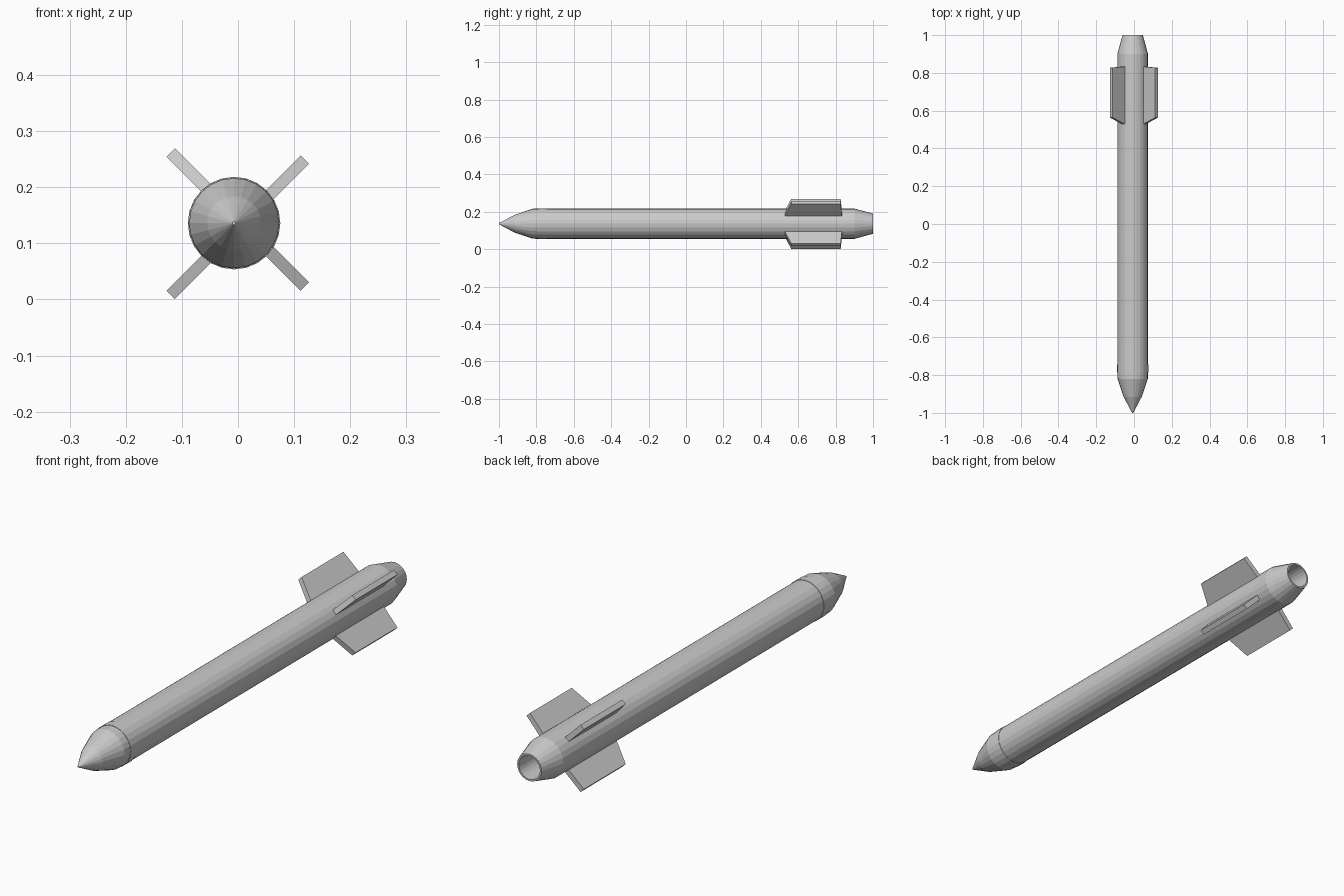
import bpy, bmesh
from math import sin, cos, tau
from mathutils import Vector

if "Cube" in bpy.data.objects:
    bpy.data.objects.remove(bpy.data.objects["Cube"])

CX, CZ, SEG = -0.007, 0.136, 24   # body axis and side count


def finish(name, bm):
    bmesh.ops.recalc_face_normals(bm, faces=bm.faces)
    me = bpy.data.meshes.new(name)
    bm.to_mesh(me)
    bm.free()
    ob = bpy.data.objects.new(name, me)
    bpy.context.collection.objects.link(ob)
    return ob


def lathe(name, profile, closed=False):
    """Revolve (y, radius) points about the body axis."""
    bm = bmesh.new()
    rings = []
    for y, r in profile:
        rings.append([bm.verts.new((CX + r * cos(tau * i / SEG), y, CZ + r * sin(tau * i / SEG)))
                      for i in range(SEG)])
    pairs = list(zip(rings, rings[1:]))
    if closed:
        pairs.append((rings[-1], rings[0]))
    else:
        bm.faces.new(rings[0])
        bm.faces.new(rings[-1])
    for a, b in pairs:
        for i in range(SEG):
            j = (i + 1) % SEG
            bm.faces.new((a[i], a[j], b[j], b[i]))
    return finish(name, bm)


def fin(name, sx, sz, tip_x, tip_z):
    """Swept plate running diagonally from the hull to its tip centre."""
    out = Vector((sx, 0, sz)).normalized()
    side = Vector((-sz, 0, sx)).normalized() * 0.0105
    tip = Vector((tip_x, 0, tip_z))
    root = tip - out * 0.1
    outline = [(root, 0.525), (tip, 0.563), (tip, 0.827), (root, 0.834)]
    bm = bmesh.new()
    a, b = [[bm.verts.new(p + side * s + Vector((0, y, 0))) for p, y in outline]
            for s in (-1, 1)]
    bm.faces.new(a)
    bm.faces.new(b)
    for i in range(4):
        j = (i + 1) % 4
        bm.faces.new((a[i], a[j], b[j], b[i]))
    return finish(name, bm)


# Nose cone with a slightly blunt tip
lathe("nose_cone", [(-1.0, 0.003), (-0.915, 0.048), (-0.82, 0.08), (-0.785, 0.081)])

# Collar band between nose and hull
lathe("collar_band", [(-0.785, 0.0825), (-0.745, 0.0825), (-0.745, 0.07), (-0.785, 0.07)], True)

# Hull with tapered tail and recessed exhaust
lathe("hull", [(-0.785, 0.081), (0.9, 0.081), (1.0, 0.054), (1.0, 0.047), (0.87, 0.047)])

# Four diagonal tail fins
fin("fin_upper_right", 1, 1, 0.119, 0.249)
fin("fin_upper_left", -1, 1, -0.12, 0.262)
fin("fin_lower_left", -1, -1, -0.12, 0.008)
fin("fin_lower_right", 1, -1, 0.119, 0.023)
